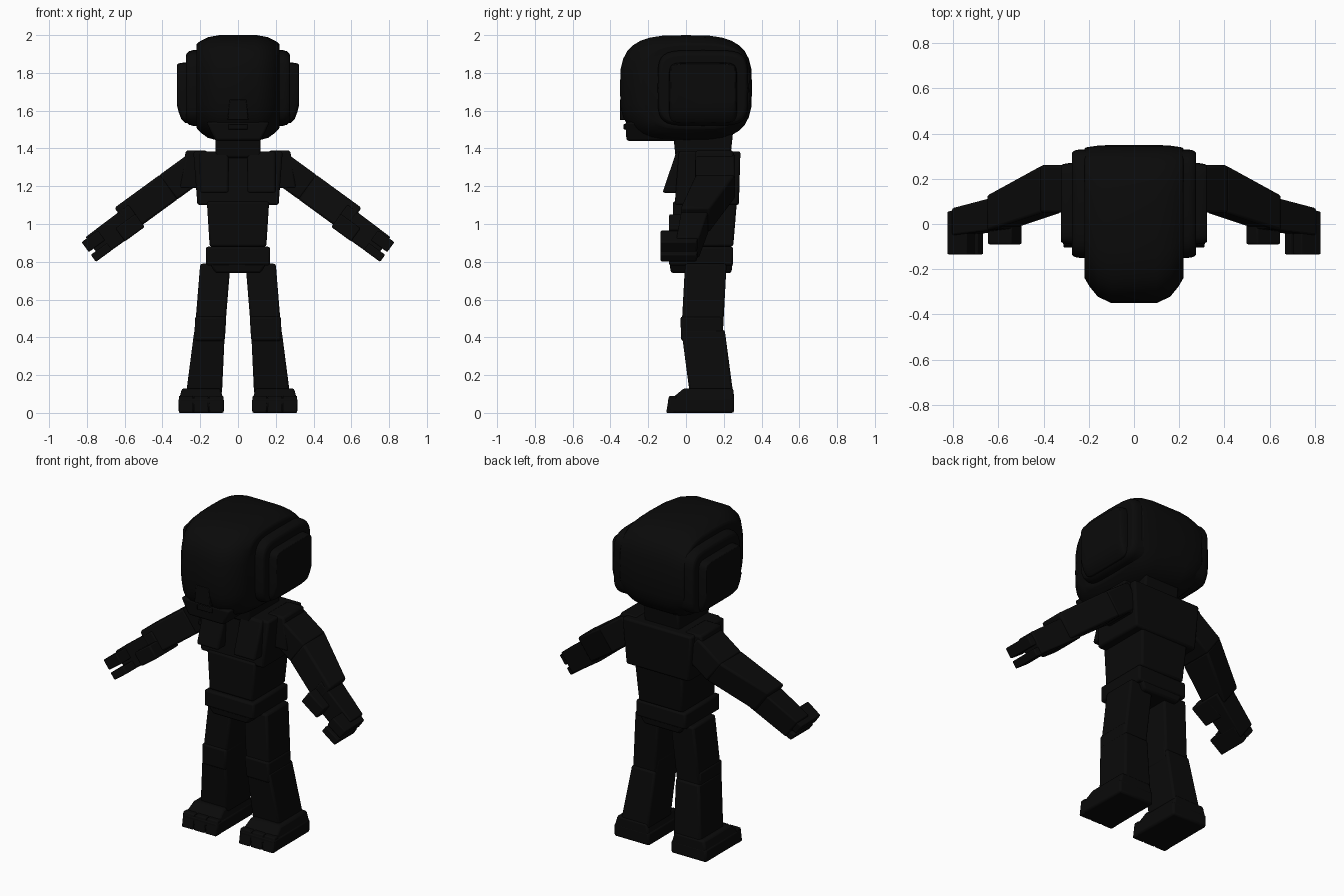
import bpy, bmesh
from math import cos, sin, tau, radians, copysign
from mathutils import Vector

if "Cube" in bpy.data.objects:
    bpy.data.objects.remove(bpy.data.objects["Cube"])

black = bpy.data.materials.new("matte black")
black.use_nodes = True
tone = (.003, .003, .003, 1)
black.diffuse_color = tone
shader = black.node_tree.nodes["Principled BSDF"]
shader.inputs["Base Color"].default_value = tone
shader.inputs["Roughness"].default_value = .9

# Directions of the sloping left arm
along = Vector((.81, 0, -.59))
across = Vector((.59, 0, .81))


def upright(x, y, z):
    return Vector((x, y, z))


def arm_frame(x, y, z):
    """Height runs down the arm, width runs across it."""
    return across * x + along * z + Vector((0, y, 0))


def skin(name, rings, bevel, mirror=False):
    """Bridge equal rings of points, cap the ends, bevel and smooth."""
    bm = bmesh.new()
    loops = [[bm.verts.new(point) for point in ring] for ring in rings]
    for lower, upper in zip(loops, loops[1:]):
        for i in range(len(lower)):
            bm.faces.new((lower[i - 1], lower[i], upper[i], upper[i - 1]))
    bm.faces.new(loops[0])
    bm.faces.new(loops[-1])
    bmesh.ops.recalc_face_normals(bm, faces=bm.faces[:])
    mesh = bpy.data.meshes.new(name)
    bm.to_mesh(mesh)
    bm.free()
    mesh.materials.append(black)
    part = bpy.data.objects.new(name, mesh)
    bpy.context.collection.objects.link(part)
    soften = part.modifiers.new("soft edges", "BEVEL")
    soften.width, soften.segments = bevel, 2
    soften.limit_method, soften.angle_limit = "ANGLE", radians(35)
    if mirror:
        part.modifiers.new("other side", "MIRROR")
    bpy.ops.object.select_all(action="DESELECT")
    part.select_set(True)
    bpy.context.view_layer.objects.active = part
    bpy.ops.object.shade_smooth_by_angle(angle=radians(35))


def block(name, base, size, lean=(0, 0), taper=(1, 1), frame=upright, bevel=.012):
    """Box on a base centre; its top may shift and change size."""
    x, y, z = base
    width, depth, height = size
    rings = []
    for t in (0, 1):
        cx, cy = x + lean[0] * t, y + lean[1] * t
        hx = width / 2 * (taper[0] if t else 1)
        hy = depth / 2 * (taper[1] if t else 1)
        corners = ((-1, -1), (1, -1), (1, 1), (-1, 1))
        rings.append([frame(cx + hx * i, cy + hy * j, z + height * t)
                      for i, j in corners])
    skin(name, rings, bevel, mirror=x != 0)


def shell(name, centre, half, inner, outer, edge, power, shift=(0, 0), bevel=.008):
    """Rounded-square side outline spread in x; its sides shrink and shift."""
    def outline(x, t):
        ring = []
        for i in range(32):
            point = [x]
            for k, wave in enumerate((cos(tau * i / 32), sin(tau * i / 32))):
                reach = half[k] * (1 - (1 - edge[k]) * t)
                bulge = copysign(abs(wave) ** (2 / power), wave)
                point.append(centre[k] + shift[k] * t + bulge * reach)
            ring.append(point)
        return ring

    spread = [(inner + (outer - inner) * t, t * t) for t in (0, .5, .8, 1)]
    skin(name, [outline(-x, t) for x, t in reversed(spread)]
         + [outline(x, t) for x, t in spread], bevel)


# Head: rounded skull, stepped side shells, ear pads and face
shell("skull", centre=(0, 1.72), half=(.35, .28), inner=.1, outer=.22,
      edge=(.82, .8), power=3.2, shift=(.05, .01))
shell("head_side_shell", centre=(.09, 1.72), half=(.24, .2), inner=.24, outer=.275,
      edge=(.95, .9), power=5)
shell("ear_pads", centre=(.09, 1.695), half=(.18, .16), inner=.28, outer=.322,
      edge=(.95, .7), power=8, shift=(0, .04))
block("jaw", base=(0, -.18, 1.44), size=(.24, .27, .1), taper=(1.4, 1.05))
block("nose", base=(0, -.3, 1.55), size=(.11, .1, .11), taper=(.8, 1), bevel=.004)
block("mouth", base=(0, -.28, 1.5), size=(.1, .1, .03), bevel=.004)

# Neck and torso
block("neck", base=(0, .09, 1.35), size=(.24, .29, .14), taper=(1, 1.1))
block("chest", base=(0, .11, 1.1), size=(.43, .34, .285), lean=(0, .015), taper=(1.1, .96))
block("chest_plate", base=(.125, 0, 1.165), size=(.15, .25, .22), lean=(0, .05), taper=(1, .8))
block("shoulder", base=(.24, .15, 1.19), size=(.14, .21, .2), lean=(-.02, 0), taper=(.8, .95))
block("waist", base=(0, .09, .88), size=(.3, .32, .24), lean=(0, .01), taper=(1.1, 1.06))
block("hips", base=(0, .08, .78), size=(.34, .34, .1))
block("crotch", base=(0, .08, .74), size=(.24, .32, .06), taper=(1.3, 1.05))

# Arms with thumbs and paired finger blocks
block("upper_arm", base=(1.18, .155, -.6), size=(.16, .21, .2), frame=arm_frame)
block("forearm", base=(1.18, .155, -.41), size=(.16, .21, .3), lean=(0, -.107),
      taper=(1, .75), frame=arm_frame)
block("palm", base=(1.157, .055, -.18), size=(.146, .15, .285), lean=(0, -.045),
      taper=(.93, .8), frame=arm_frame, bevel=.008)
block("thumb", base=(1.127, -.02, -.18), size=(.086, .14, .13), frame=arm_frame, bevel=.008)
for name, offset, width in (("lower_finger", 1.11, .046), ("upper_finger", 1.183, .065)):
    block(name, base=(offset, -.03, .03), size=(width, .21, .107), lean=(0, -.01),
          taper=(1, .9), frame=arm_frame, bevel=.006)

# Legs: thigh, knee, shin and boot
block("thigh", base=(.15, .085, .42), size=(.16, .22, .37), lean=(-.03, .02))
block("knee", base=(.15, .085, .38), size=(.16, .22, .13), lean=(-.005, -.005), taper=(1.04, 1))
block("shin", base=(.18, .135, .1), size=(.19, .23, .34), lean=(-.03, -.045), taper=(.85, 1))
block("foot_sole", base=(.195, .08, 0), size=(.24, .35, .08))
block("foot_top", base=(.195, .08, .06), size=(.24, .35, .07), lean=(0, .04), taper=(.85, .75))
for i in range(3):
    block("toe_" + str(i + 1), base=(.115 + .08 * i, -.08, 0), size=(.076, .05, .09),
          lean=(0, .01), taper=(1, .8), bevel=.006)
